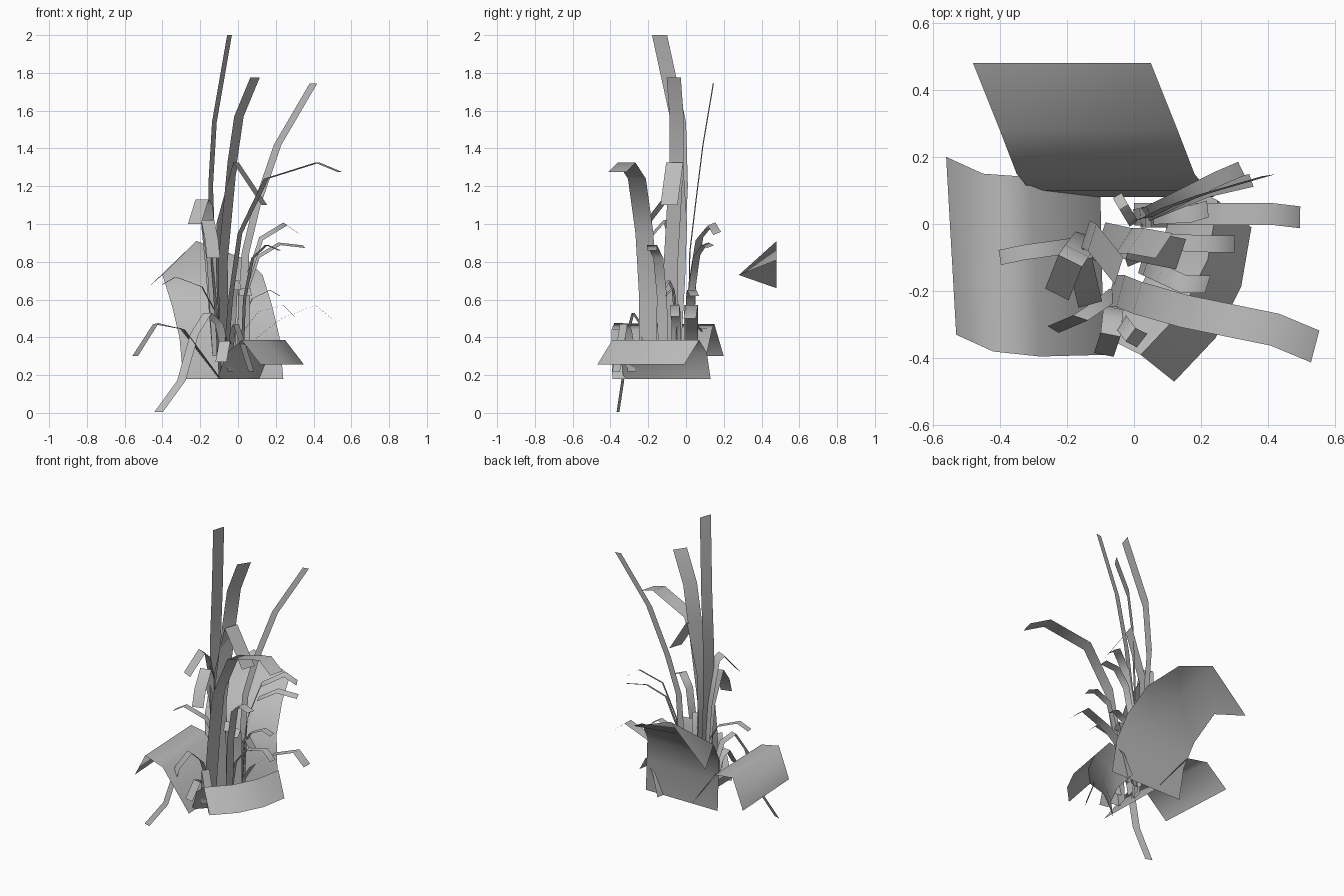
import bpy
import bmesh
import math
from mathutils import Vector

default_cube = bpy.data.objects.get("Cube")
if default_cube:
    bpy.data.objects.remove(default_cube, do_unlink=True)

# One plain grey for the whole plant
grey = bpy.data.materials.new("leaf_grey")
grey.use_nodes = True
colour = (.5, .5, .5, 1)
grey.diffuse_color = colour
grey.node_tree.nodes["Principled BSDF"].inputs["Base Color"].default_value = colour


def sheet(name, rows, smooth=75):
    """Skin a single-sided leaf through rows of points with equal counts."""
    bm = bmesh.new()
    grid = [[bm.verts.new(point) for point in row] for row in rows]
    for lower, upper in zip(grid, grid[1:]):
        for i in range(len(lower) - 1):
            bm.faces.new((lower[i], lower[i + 1], upper[i + 1], upper[i]))
    mesh = bpy.data.meshes.new(name)
    bm.to_mesh(mesh)
    bm.free()
    mesh.materials.append(grey)
    leaf = bpy.data.objects.new(name, mesh)
    bpy.context.collection.objects.link(leaf)
    bpy.ops.object.select_all(action='DESELECT')
    leaf.select_set(True)
    bpy.context.view_layer.objects.active = leaf
    bpy.ops.object.shade_smooth_by_angle(angle=math.radians(smooth))


def ribbon(name, path, across):
    """Sweep a straight cross-section vector along a path."""
    half = Vector(across) / 2
    sheet(name, [(Vector(p) - half, Vector(p) + half) for p in path])


def blade(name, foot, shoulder, tip, width, bow=2, tilt=0):
    """Small grass blade: rises from foot, leans out to a shoulder, then droops."""
    foot, shoulder, tip = Vector(foot), Vector(shoulder), Vector(tip)
    path = []
    for step in range(4):
        t = step / 3
        point = foot.lerp(shoulder, t ** bow)
        rise = 1 - (1 - t) ** bow
        point.z = foot.z + (shoulder.z - foot.z) * rise
        path.append(point)
    path.append(tip)
    heading = tip - foot
    sideways = Vector((-heading.y, heading.x, 0)).normalized()
    sideways.z = tilt
    ribbon(name, path, sideways * width)


# Broad back leaf: level rows with a folded tip
def level_row(left, y, z, span=.53):
    return [(left + span * i / 2, y, z) for i in range(3)]


back_rows = [level_row(-.29, .08, .18), level_row(-.31, .1, .4),
             level_row(-.35, .15, .57), level_row(-.4, .28, .73)]
back_tip = [(-.48, .48, .66), (-.22, .48, .91), (.05, .48, .81)]
sheet("broad_back_leaf", back_rows + [back_tip], smooth=40)

# Broad right leaf: arches over sideways
sheet("broad_right_leaf", [
    ((-.09, -.39, .18), (-.1, .08, .18)),
    ((-.28, -.395, .44), (-.31, .14, .45)),
    ((-.42, -.38, .475), (-.45, .15, .47)),
    ((-.53, -.33, .3), (-.56, .2, .3))])

# Broad front leaf: low arch, bowed outward across its width
span = Vector((.23, .46, 0))
outward = Vector((.89, -.45, 0))
front_edge = [(-.11, -.33, .18), (-.06, -.35, .32), (.02, -.39, .385), (.12, -.47, .255)]
front_rows = []
for corner in front_edge:
    front_rows.append([Vector(corner) + span * (i / 3)
                       + outward * .06 * math.sin(math.pi * i / 3) for i in range(4)])
sheet("broad_front_leaf", front_rows)

# Tall upright blades
ribbon("tallest_blade",
       [(-.09, -.08, .2), (-.13, -.05, .8), (-.145, -.03, 1.2),
        (-.125, -.04, 1.54), (-.045, -.14, 2)],
       across=(.025, .08, 0))
ribbon("tall_middle_blade",
       [(-.07, -.08, .2), (-.08, -.08, .8), (-.03, -.05, 1.33),
        (.005, -.05, 1.57), (.09, -.065, 1.775)],
       across=(.05, .075, 0))
ribbon("tall_left_blade",
       [(0, .01, .2), (.04, .02, .85), (.1, .05, 1.1),
        (.21, .09, 1.42), (.4, .145, 1.745)],
       across=(.04, .006, 0))

# Tall arching blades
ribbon("long_arching_blade",
       [(-.07, -.2, .2), (-.04, -.2, .6), (.01, -.22, .95),
        (.15, -.26, 1.24), (.42, -.315, 1.325), (.54, -.365, 1.275)],
       across=(.025, .095, 0))
ribbon("bent_middle_blade",
       [(-.07, -.08, .2), (-.1, -.05, .7), (-.1, -.04, 1),
        (-.01, -.06, 1.325), (.14, -.09, 1.1)],
       across=(.03, .09, 0))
ribbon("bent_right_blade",
       [(-.1, -.05, .3), (-.14, -.04, .8), (-.17, -.08, 1.1),
        (-.19, -.11, 1.13), (-.23, -.21, 1)],
       across=(.07, -.035, 0))
ribbon("bent_front_blade",
       [(-.1, -.04, .3), (-.13, -.06, .8), (-.16, -.11, 1.02),
        (-.14, -.2, .92), (-.13, -.24, .82)],
       across=(.07, .02, 0))

# Low blade that hangs below the clump
ribbon("hanging_right_blade",
       [(-.05, -.2, .25), (-.1, -.24, .47), (-.16, -.28, .53),
        (-.23, -.31, .42), (-.3, -.335, .17), (-.42, -.36, .005)],
       across=(.045, -.015, 0))

# Small drooping blades on the right side
blade("small_right_blade", foot=(-.08, -.05, .25), shoulder=(-.33, -.085, .72),
      tip=(-.4, -.1, .68), width=.045)

# Small drooping blades on the left side
blade("high_left_blade", foot=(.02, .02, .3), shoulder=(.25, .135, 1),
      tip=(.32, .165, .95), width=.045, tilt=.35)
blade("second_left_blade", foot=(.02, .02, .3), shoulder=(.22, .1, .895),
      tip=(.35, .13, .88), width=.04, tilt=.35)
blade("third_left_blade", foot=(0, -.05, .25), shoulder=(.24, -.06, .57),
      tip=(.3, -.06, .51), width=.05)
blade("fourth_left_blade", foot=(.02, -.12, .25), shoulder=(.15, -.18, .89),
      tip=(.22, -.18, .86), width=.055)
blade("wide_low_left_blade", foot=(0, .03, .25), shoulder=(.41, .03, .57),
      tip=(.495, .02, .5), width=.065, bow=1.4)
blade("short_left_blade", foot=(0, .02, .25), shoulder=(.17, .03, .65),
      tip=(.22, .045, .62), width=.05)

# Small blades in the heart of the clump
blade("centre_front_blade", foot=(.03, -.05, .25), shoulder=(.035, -.07, .66),
      tip=(.04, -.11, .62), width=.065)
blade("centre_inner_blade", foot=(-.03, -.05, .25), shoulder=(-.01, -.09, .7),
      tip=(0, -.12, .65), width=.04)
blade("centre_back_blade", foot=(.02, .02, .25), shoulder=(.05, .02, .57),
      tip=(.1, .02, .5), width=.06)
blade("low_back_blade", foot=(0, 0, .25), shoulder=(-.03, .05, .47),
      tip=(-.05, .085, .43), width=.03)
blade("low_front_blade", foot=(-.04, -.29, .22), shoulder=(-.01, -.33, .47),
      tip=(.07, -.37, .22), width=.05)
blade("low_right_blade", foot=(-.06, -.24, .2), shoulder=(-.07, -.33, .38),
      tip=(-.09, -.39, .27), width=.06)
